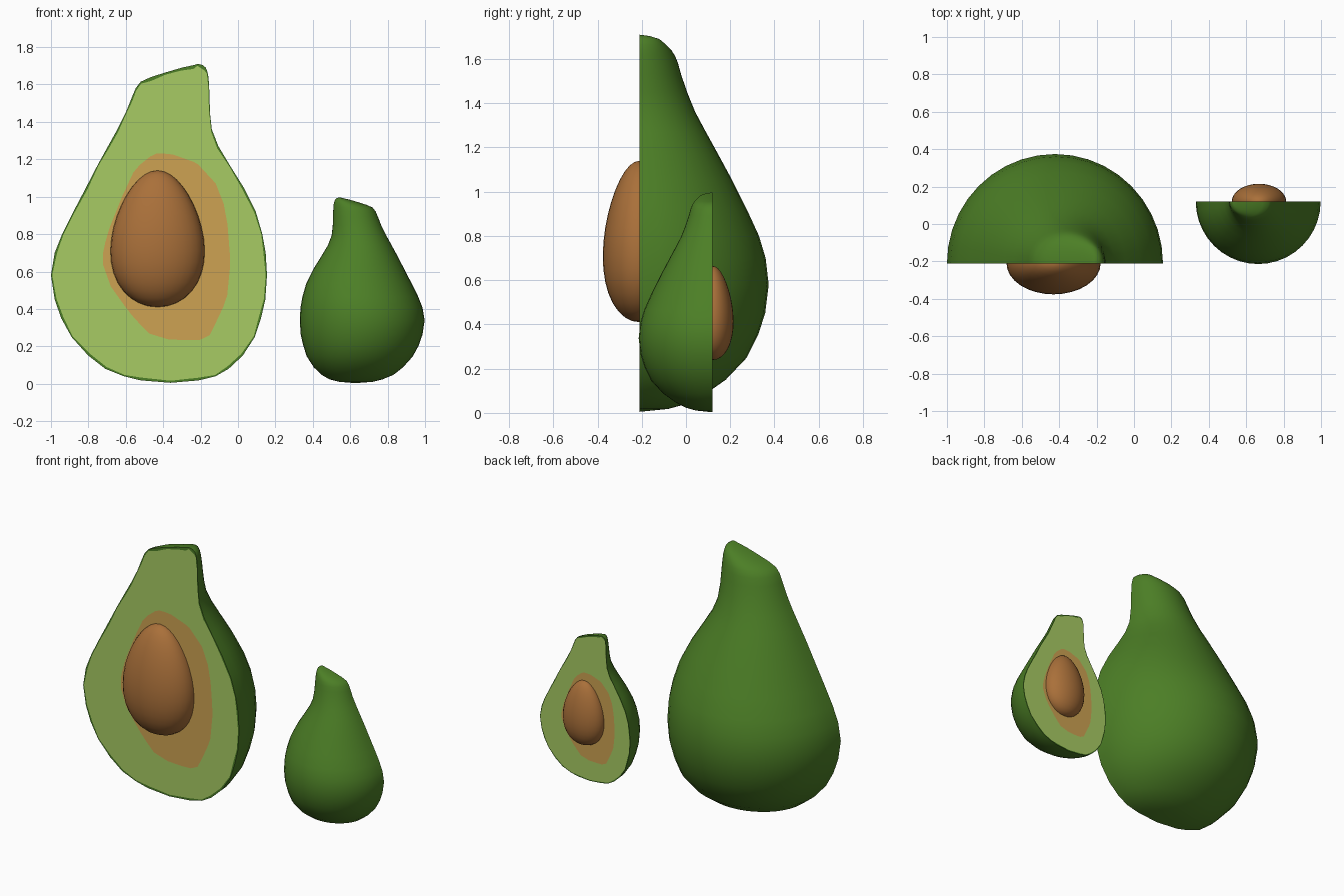
import bpy, bmesh, math

if "Cube" in bpy.data.objects:
    bpy.data.objects.remove(bpy.data.objects["Cube"])

CUT = -0.21          # y of the flat cut face
CX, CZ = -0.40, 0.70  # centre of the cut face
SEG = 20


def material(name, rgb):
    m = bpy.data.materials.new(name)
    m.diffuse_color = (*rgb, 1)
    m.use_nodes = True
    m.node_tree.nodes["Principled BSDF"].inputs["Base Color"].default_value = m.diffuse_color
    return m


SKIN = material("green_skin", (0.072, 0.21, 0.019))
FLESH = material("light_flesh", (0.39, 0.60, 0.127))
HALO = material("orange_flesh", (0.61, 0.36, 0.084))
PIT = material("brown_pit", (0.40, 0.162, 0.042))

# horizontal sections: z, left x, right x, furthest back y
SECTIONS = [
    (0.018, -0.52, -0.21, -0.08), (0.04, -0.61, -0.12, 0.00),
    (0.08, -0.71, -0.05, 0.08), (0.15, -0.80, 0.025, 0.18),
    (0.25, -0.89, 0.09, 0.275), (0.35, -0.945, 0.123, 0.325),
    (0.45, -0.98, 0.146, 0.358), (0.58, -1.0, 0.155, 0.374),
    (0.70, -0.98, 0.148, 0.36), (0.80, -0.94, 0.130, 0.33),
    (0.92, -0.88, 0.095, 0.275), (1.05, -0.812, 0.03, 0.21),
    (1.17, -0.75, -0.045, 0.145), (1.27, -0.695, -0.105, 0.09),
    (1.36, -0.645, -0.14, 0.042), (1.45, -0.60, -0.15, 0.005),
    (1.53, -0.568, -0.152, -0.022), (1.58, -0.547, -0.154, -0.036),
    (1.615, -0.52, -0.156, -0.05), (1.64, -0.465, -0.158, -0.066),
    (1.665, -0.385, -0.163, -0.09), (1.69, -0.30, -0.172, -0.12),
    (1.704, -0.235, -0.19, -0.165)]

# outline of the orange ring round the pit
RING = [(-0.45, 1.23), (-0.36, 1.23), (-0.22, 1.18), (-0.10, 1.05), (-0.06, 0.9),
        (-0.04, 0.65), (-0.06, 0.45), (-0.15, 0.26), (-0.2, 0.235), (-0.35, 0.23),
        (-0.48, 0.27), (-0.58, 0.38), (-0.68, 0.52), (-0.73, 0.66), (-0.70, 0.8),
        (-0.62, 1.0), (-0.55, 1.15)]


def ring_point(dx, dz):
    """Where the ray from the centre crosses the orange outline."""
    for (ax, az), (bx, bz) in zip(RING, RING[1:] + RING[:1]):
        ax, az, bx, bz = ax - CX, az - CZ, bx - CX, bz - CZ
        ca, cb = dx * az - dz * ax, dx * bz - dz * bx
        if ca * cb <= 0 and ca != cb:
            k = ca / (ca - cb)
            px, pz = ax + k * (bx - ax), az + k * (bz - az)
            if px * dx + pz * dz > 0:
                return CX + px, CZ + pz
    return CX + dx * 0.5, CZ + dz * 0.5


def finish(bm, name, mats, place, angle):
    for v in bm.verts:
        v.co = place(v.co)
    bmesh.ops.recalc_face_normals(bm, faces=bm.faces)
    me = bpy.data.meshes.new(name)
    bm.to_mesh(me)
    bm.free()
    for m in mats:
        me.materials.append(m)
    ob = bpy.data.objects.new(name, me)
    bpy.context.collection.objects.link(ob)
    bpy.ops.object.select_all(action='DESELECT')
    ob.select_set(True)
    bpy.context.view_layer.objects.active = ob
    bpy.ops.object.shade_smooth_by_angle(angle=math.radians(angle))


def half_fruit(name, place):
    bm = bmesh.new()
    # rounded skin
    rows = []
    for z, l, r, back in SECTIONS:
        c, a, d = (l + r) / 2, (r - l) / 2, back - CUT
        rows.append([bm.verts.new((c + a * math.cos(math.pi * j / SEG),
                                   CUT + d * math.sin(math.pi * j / SEG), z))
                     for j in range(SEG + 1)])
    low = bm.verts.new((-0.36, CUT, 0.005))
    top = bm.verts.new((-0.215, CUT, 1.71))
    for j in range(SEG):
        bm.faces.new((low, rows[0][j + 1], rows[0][j]))
        bm.faces.new((top, rows[-1][j], rows[-1][j + 1]))
        for p, q in zip(rows, rows[1:]):
            bm.faces.new((p[j], p[j + 1], q[j + 1], q[j]))
    # cut face: skin rim, flesh, orange ring
    outer = [low] + [r[0] for r in rows] + [top] + [r[-1] for r in reversed(rows)]
    flesh, ring = [], []
    for i, v in enumerate(outer):
        dx, dz = v.co.x - CX, v.co.z - CZ
        k = 0.984 - 0.006 * math.sin(i * 2.3)
        flesh.append(bm.verts.new((CX + dx * k, CUT, CZ + dz * k)))
        x, z = ring_point(dx, dz)
        ring.append(bm.verts.new((x, CUT, z)))
    n = len(outer)
    for a, b, mi in ((outer, flesh, 0), (flesh, ring, 1)):
        for i in range(n):
            j = (i + 1) % n
            bm.faces.new((a[i], a[j], b[j], b[i])).material_index = mi
    mid = bm.verts.new((CX, CUT, CZ))
    for i in range(n):
        bm.faces.new((ring[i], ring[(i + 1) % n], mid)).material_index = 2
    finish(bm, name + "_half", (SKIN, FLESH, HALO), place, 50)

    # egg-shaped pit, half sunk in the flesh
    bm = bmesh.new()
    bmesh.ops.create_uvsphere(bm, u_segments=32, v_segments=18, radius=1)
    for v in bm.verts:
        x, y, t = v.co
        w = 1 - 0.2 * t
        v.co = (-0.43 + 0.247 * x * w, CUT + 0.163 * y * w, 0.775 + 0.365 * t)
    finish(bm, name + "_pit", (PIT,), place, 60)


half_fruit("large_avocado", lambda p: p.copy())


def small(p):
    q = p.copy()
    q.x = 0.664 - 0.578 * (p.x + 0.4225)
    q.y = 0.12 - 0.572 * (p.y - CUT)
    q.z = 0.583 * p.z
    return q


half_fruit("small_avocado", small)
